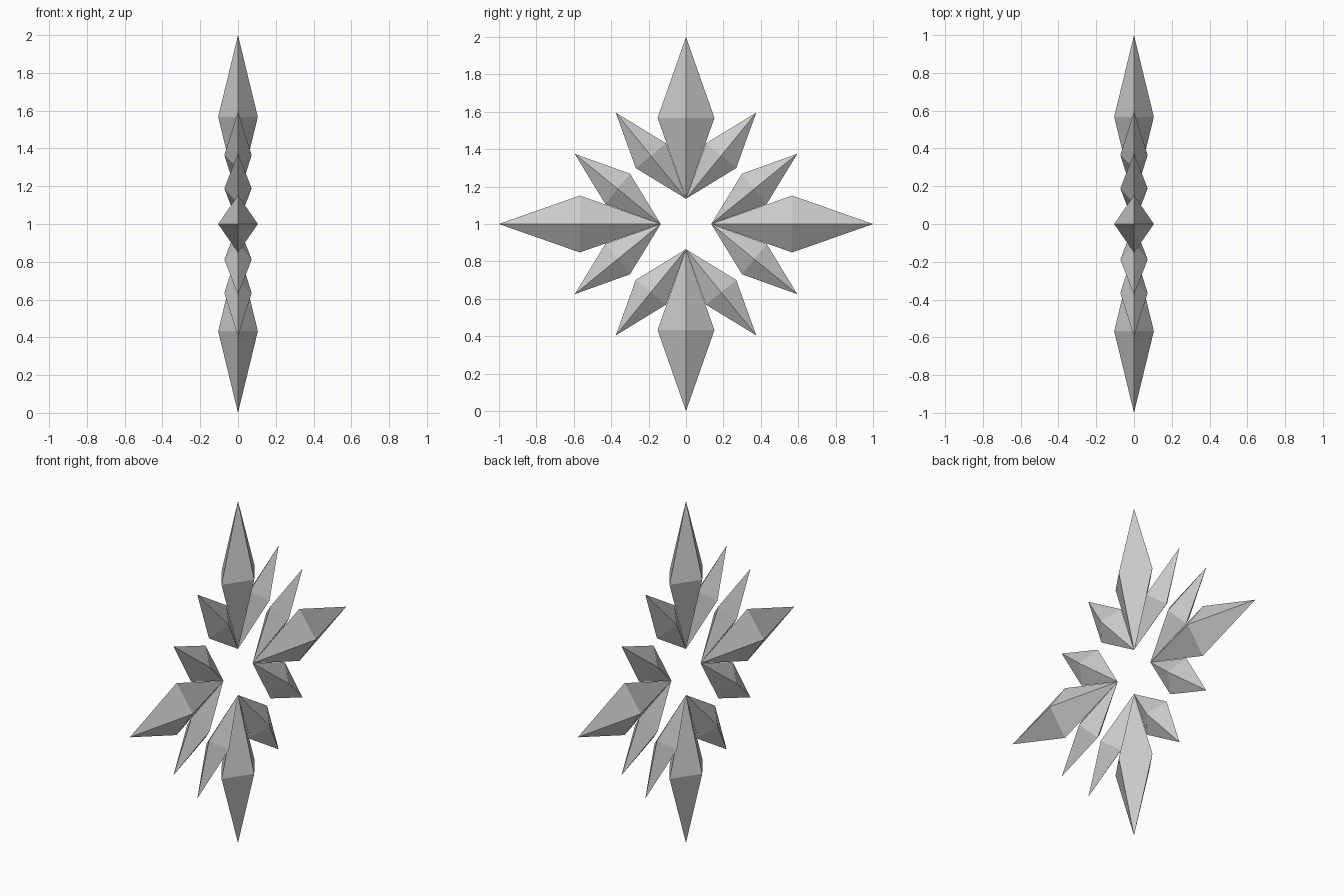
import bpy, bmesh
from math import radians
from mathutils import Matrix, Vector

if "Cube" in bpy.data.objects:
    bpy.data.objects.remove(bpy.data.objects["Cube"])

INNER = 0.135                 # distance of the inner points from the centre
LENGTH = 1.0 - INNER          # length of a main spike
CENTRE = Matrix.Translation((0, 0, 1))


def spike(name, turn, lean=0.0, scale=1.0):
    """Four-sided double pyramid, pointing outward from the centre."""
    bm = bmesh.new()
    h = LENGTH / 2
    base = bm.verts.new((0, 0, 0))
    tip = bm.verts.new((0, 0, LENGTH))
    ring = [bm.verts.new(p) for p in
            ((0.105, 0, h), (0, 0.152, h), (-0.105, 0, h), (0, -0.152, h))]
    for a, b in zip(ring, ring[1:] + ring[:1]):
        bm.faces.new((a, b, tip))
        bm.faces.new((b, a, base))
    # size and lean about the inner point, then turn around the centre
    bm.transform(CENTRE
                 @ Matrix.Rotation(radians(turn), 4, 'X')
                 @ Matrix.Translation(Vector((0, 0, INNER)))
                 @ Matrix.Rotation(radians(lean), 4, 'X')
                 @ Matrix.Scale(scale, 4))
    bmesh.ops.recalc_face_normals(bm, faces=bm.faces)
    mesh = bpy.data.meshes.new(name)
    bm.to_mesh(mesh)
    bm.free()
    bpy.context.collection.objects.link(bpy.data.objects.new(name, mesh))


# Four arms, each a main spike flanked by two smaller ones
for i, side in enumerate(("top", "left", "bottom", "right")):
    spike(f"{side}_main_spike", 90 * i)
    for label, lean in (("a", 39.2), ("b", -39.2)):
        spike(f"{side}_small_spike_{label}", 90 * i, lean, 0.687)
